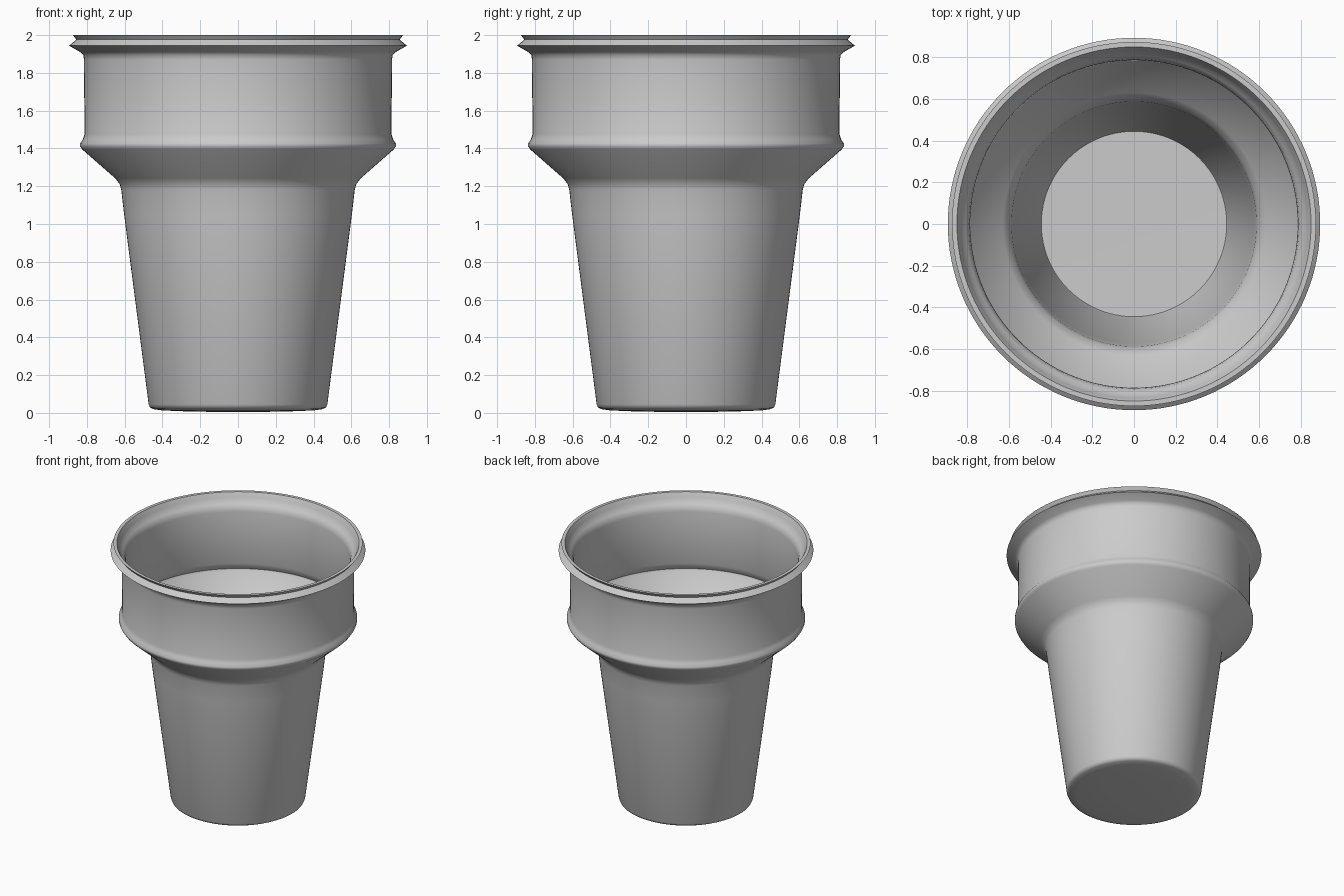
import bpy, bmesh, math

if "Cube" in bpy.data.objects:
    bpy.data.objects.remove(bpy.data.objects["Cube"])

SEGMENTS = 128

# Cup cross-section (radius, height): outside going up, then inside going down
OUTER = [(0, 0.004), (0.25, 0.007), (0.40, 0.013), (0.45, 0.02), (0.466, 0.029), (0.473, 0.045),
         (0.603, 1.05), (0.618, 1.18), (0.626, 1.21), (0.65, 1.242),
         (0.825, 1.395), (0.836, 1.412), (0.836, 1.426), (0.822, 1.447), (0.813, 1.475),
         (0.815, 1.87), (0.819, 1.895), (0.835, 1.91),
         (0.894, 1.944), (0.856, 1.976), (0.874, 2.0)]
INNER = [(0.85, 2.0), (0.833, 1.965), (0.826, 1.945), (0.808, 1.925), (0.793, 1.905), (0.787, 1.875),
         (0.786, 1.475), (0.797, 1.445), (0.808, 1.425), (0.803, 1.41),
         (0.63, 1.26), (0.60, 1.225), (0.588, 1.18), (0.573, 1.05),
         (0.452, 0.07), (0.445, 0.05), (0, 0.045)]


def lathe(name, profile):
    """Spin a profile round the z axis into a closed smooth solid."""
    bm = bmesh.new()
    verts = [bm.verts.new((r, 0, z)) for r, z in profile]
    edges = [bm.edges.new(pair) for pair in zip(verts, verts[1:])]
    bmesh.ops.spin(bm, geom=verts + edges, cent=(0, 0, 0), axis=(0, 0, 1),
                   angle=math.tau, steps=SEGMENTS, use_merge=True)
    bmesh.ops.remove_doubles(bm, verts=bm.verts, dist=1e-5)
    bmesh.ops.recalc_face_normals(bm, faces=bm.faces)
    mesh = bpy.data.meshes.new(name)
    bm.to_mesh(mesh)
    bm.free()
    obj = bpy.data.objects.new(name, mesh)
    bpy.context.collection.objects.link(obj)
    bpy.ops.object.select_all(action='DESELECT')
    obj.select_set(True)
    bpy.context.view_layer.objects.active = obj
    bpy.ops.object.shade_smooth_by_angle(angle=math.radians(40))
    return obj


# Stepped hollow cup with floor, flared shoulder and rolled rim
lathe("stepped_cup", OUTER + INNER)
